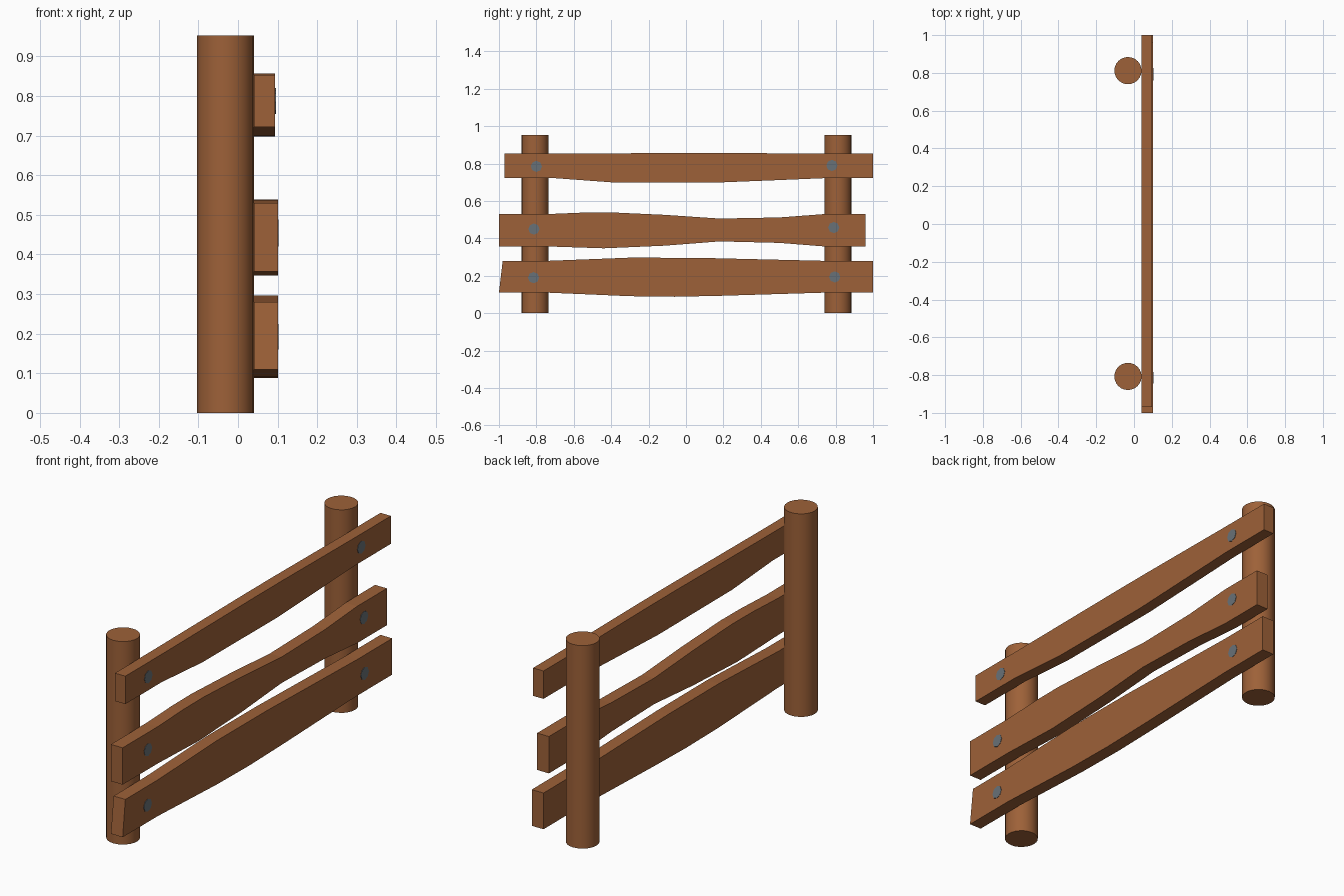
import bpy, bmesh, math
from mathutils import Matrix

if "Cube" in bpy.data.objects:
    bpy.data.objects.remove(bpy.data.objects["Cube"])


def material(name, color):
    m = bpy.data.materials.new(name)
    m.diffuse_color = (*color, 1)
    m.use_nodes = True
    m.node_tree.nodes["Principled BSDF"].inputs["Base Color"].default_value = m.diffuse_color
    return m


wood = material("brown wood", (0.34, 0.12, 0.04))
steel = material("grey steel", (0.14, 0.165, 0.185))


def finish(name, bm, mat):
    bmesh.ops.recalc_face_normals(bm, faces=bm.faces)
    me = bpy.data.meshes.new(name)
    bm.to_mesh(me)
    bm.free()
    me.materials.append(mat)
    ob = bpy.data.objects.new(name, me)
    bpy.context.collection.objects.link(ob)
    return ob


def cylinder(name, r, depth, matrix, sides, mat):
    bm = bmesh.new()
    bmesh.ops.create_cone(bm, cap_ends=True, segments=sides, radius1=r,
                          radius2=r, depth=depth, matrix=matrix)
    ob = finish(name, bm, mat)
    for p in ob.data.polygons:
        p.use_smooth = len(p.vertices) == 4
    for e in ob.data.edges:  # keep the cap rims sharp
        a, b = (ob.data.vertices[i].co for i in e.vertices)
        e.use_edge_sharp = (a - b).length < depth * 0.5 if depth > r else True
    # only rims are sharp, side edges stay smooth


def rail(name, x0, x1, top, bottom):
    """Extrude a wavy (y, z) outline along x."""
    bm = bmesh.new()
    face = bm.faces.new([bm.verts.new((x0, y, z)) for y, z in bottom + top[::-1]])
    ext = bmesh.ops.extrude_face_region(bm, geom=[face], use_keep_orig=True)
    for v in ext["geom"]:
        if isinstance(v, bmesh.types.BMVert):
            v.co.x = x1
    finish(name, bm, wood)


# Round posts
for side, y in (("front", -0.807), ("back", 0.812)):
    cylinder(side + "_post", 0.072, 0.953,
             Matrix.Translation((-0.032, y, 0.4765)), 24, wood)

# Wavy rails
rail("top_rail", 0.04, 0.094,
     [(-0.97, .853), (-0.68, .853), (0, .857), (0.2, .857), (0.74, .853), (1, .853)],
     [(-0.97, .722), (-0.70, .722), (-0.4, .70), (0.15, .698), (0.45, .71), (0.74, .722), (1, .722)])
rail("middle_rail", 0.04, 0.101,
     [(-1, .53), (-0.74, .53), (-0.55, .538), (-0.4, .539), (-0.115, .526), (0.18, .506),
      (0.5, .512), (0.74, .53), (0.96, .53)],
     [(-1, .357), (-0.74, .357), (-0.44, .347), (-0.115, .361), (0.18, .384), (0.5, .376),
      (0.74, .357), (0.96, .357)])
rail("bottom_rail", 0.04, 0.101,
     [(-0.98, .28), (-0.74, .28), (-0.3, .297), (0.07, .296), (0.74, .28), (1, .28)],
     [(-1, .11), (-0.74, .11), (-0.3, .091), (-0.06, .088), (0.18, .093), (0.74, .11), (1, .11)])

# Flat bolt heads on the outer rail faces
bolts = [(0.094, -0.80, .785), (0.094, 0.78, .79),
         (0.101, -0.813, .45), (0.101, 0.79, .458),
         (0.101, -0.815, .19), (0.101, 0.795, .194)]
for i, (x, y, z) in enumerate(bolts):
    m = Matrix.Translation((x, y, z)) @ Matrix.Rotation(math.pi / 2, 4, 'Y')
    cylinder(f"bolt_head_{i + 1}", 0.03, 0.003, m, 8, steel)
